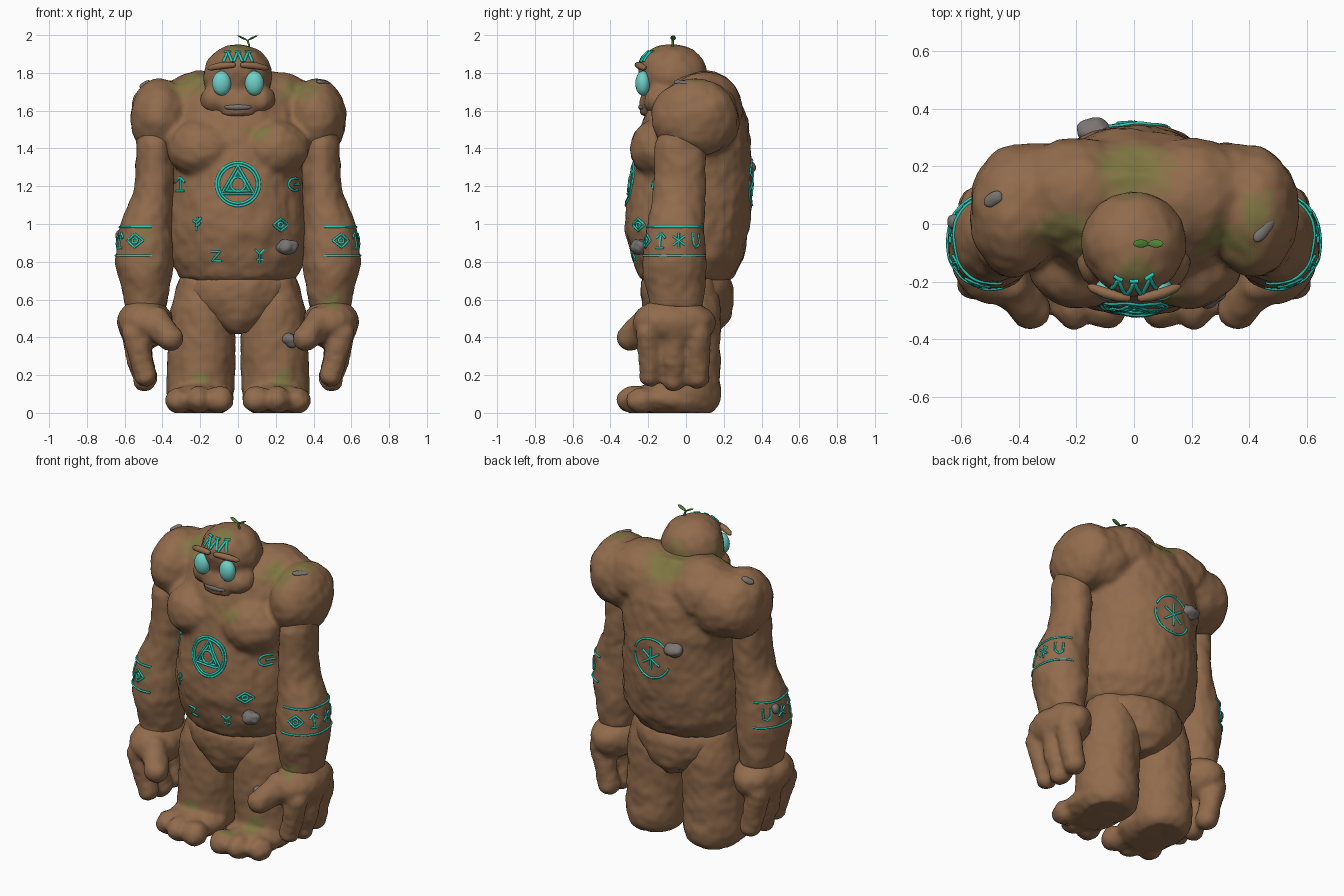
import bpy, bmesh, math
from mathutils import Vector, Matrix, noise
from mathutils.bvhtree import BVHTree

if "Cube" in bpy.data.objects:
    bpy.data.objects.remove(bpy.data.objects["Cube"])


def mat(name, rgb):
    m = bpy.data.materials.new(name)
    m.diffuse_color = (*rgb, 1)
    m.use_nodes = True
    m.node_tree.nodes["Principled BSDF"].inputs["Base Color"].default_value = m.diffuse_color
    return m


CLAY = mat("clay brown", (0.285, 0.148, 0.073))
FAINT = mat("faint moss", (0.25, 0.165, 0.064))
MOSS = mat("moss", (0.215, 0.18, 0.056))
TEAL = mat("rune teal", (0.018, 0.6, 0.49))
EYE = mat("eye glow", (0.16, 0.63, 0.58))
STONE = mat("stone grey", (0.19, 0.175, 0.165))
LEAF = mat("leaf green", (0.085, 0.25, 0.04))

# moss patches: x, y, z, radius
PATCHES = [(0.11, -0.28, 1.5, 0.075), (-0.26, -0.05, 1.77, 0.11), (0.33, -0.09, 1.74, 0.11),
           (0.44, 0.04, 1.76, 0.07), (0, 0.2, 1.75, 0.14), (0, -0.175, 1.93, 0.07),
           (0.25, -0.2, 0.17, 0.07), (0.12, -0.28, 0.14, 0.045), (-0.2, -0.2, 0.18, 0.05),
           (0.5, -0.2, 0.58, 0.055), (-0.5, -0.23, 0.95, 0.05)]


def link(name, data, material):
    ob = bpy.data.objects.new(name, data)
    bpy.context.collection.objects.link(ob)
    if material:
        data.materials.append(material)
    return ob


def add_ball(bm, e, rot=None):
    m = Matrix.Translation(e[:3]) @ (rot or Matrix()) @ Matrix.Diagonal((*e[3:6], 1))
    bmesh.ops.create_icosphere(bm, subdivisions=4, radius=1, matrix=m)


def add_loft(bm, sections, n=32):
    """Closed tube of ellipses, each given as z, centre x, centre y, radius x, radius y."""
    rings = [[bm.verts.new((cx + rx * math.cos(i * math.tau / n), cy + ry * math.sin(i * math.tau / n), z))
              for i in range(n)] for z, cx, cy, rx, ry in sections]
    for a, b in zip(rings, rings[1:]):
        for i in range(n):
            j = (i + 1) % n
            bm.faces.new((a[i], a[j], b[j], b[i]))
    bm.faces.new(rings[0][::-1])
    bm.faces.new(rings[-1])


def paint(me):
    for m in (FAINT, MOSS):
        me.materials.append(m)
    for p in me.polygons:
        p.use_smooth = True
        c = Vector(p.center)
        wob = 0.04 * noise.noise(c * 16)
        k = min(((c - Vector(q[:3])).length + wob) / q[3] for q in PATCHES)
        p.material_index = 2 if k < 0.65 else 1 if k < 1 else 0


def clay(name, balls=(), loft=None, mirror=False, smooth=4):
    """Fuse lumps into one clay body with an uneven hand-made surface."""
    bm = bmesh.new()
    if loft:
        add_loft(bm, sorted(loft))
    for e in balls:
        add_ball(bm, e)
    bmesh.ops.recalc_face_normals(bm, faces=bm.faces)
    me = bpy.data.meshes.new(name)
    bm.to_mesh(me)
    ob = link(name, me, CLAY)
    r = ob.modifiers.new("fuse", 'REMESH')
    r.mode, r.voxel_size = 'VOXEL', 0.016
    s = ob.modifiers.new("soften", 'SMOOTH')
    s.factor, s.iterations = 0.5, smooth
    done = bpy.data.meshes.new_from_object(ob.evaluated_get(bpy.context.evaluated_depsgraph_get()))
    ob.modifiers.clear()
    ob.data = done
    offs = [v.normal * (0.008 * noise.noise(v.co * 9) + 0.005 * noise.noise(v.co * 21)) for v in done.vertices]
    for v, o in zip(done.vertices, offs):
        v.co += o
        v.co.z = max(v.co.z, 0)
    done.materials.clear()
    done.materials.append(CLAY)
    if mirror:
        other = done.copy()
        other.transform(Matrix.Diagonal((-1, 1, 1, 1)))
        other.flip_normals()
        paint(other)
        link("left_" + name, other, None)
        ob.name = "right_" + name
    paint(done)
    return BVHTree.FromPolygons([v.co.copy() for v in done.vertices], [tuple(p.vertices) for p in done.polygons])


def both(*items):
    return [(s * e[0], *e[1:]) for e in items for s in (1, -1)]


def chain(a, b, r0, r1, n=5):
    a, b = Vector(a), Vector(b)
    return [(*a.lerp(b, i / n), *[r0 + (r1 - r0) * i / n] * 3) for i in range(n + 1)]


# torso with chest, back, neck-slope and shoulder lumps
torso = clay("torso", both((0.185, -0.13, 1.4, 0.19, 0.165, 0.16), (0.2, 0.1, 1.61, 0.22, 0.2, 0.2),
                           (0.32, 0.1, 1.535, 0.2, 0.182, 0.175),
                           (0.34, 0.085, 1.57, 0.19, 0.195, 0.19), (0.415, 0.045, 1.563, 0.158, 0.228, 0.207)),
             [(0.675, 0, 0, 0.24, 0.19), (0.72, 0, 0, 0.315, 0.25), (0.82, 0, 0.01, 0.362, 0.298),
              (0.97, 0, 0.005, 0.375, 0.33), (1.1, 0, 0.015, 0.362, 0.333), (1.25, 0, 0.03, 0.345, 0.323),
              (1.4, 0, 0.04, 0.36, 0.305), (1.55, 0, 0.05, 0.36, 0.28), (1.68, 0, 0.05, 0.32, 0.22),
              (1.78, 0, 0.05, 0.22, 0.12)])
# pelvis
clay("pelvis", (), [(0.42, 0, 0, 0.06, 0.17), (0.49, 0, 0.01, 0.17, 0.222), (0.58, 0, 0.01, 0.265, 0.245),
                    (0.65, 0, 0.005, 0.3, 0.25), (0.7, 0, 0, 0.29, 0.24), (0.76, 0, 0, 0.2, 0.18)])
# legs with feet and three toes
clay("leg", [(0.2, -0.1, 0.075, 0.183, 0.22, 0.085), (0.1, -0.28, 0.07, 0.075, 0.085, 0.072),
             (0.21, -0.28, 0.07, 0.07, 0.085, 0.072), (0.315, -0.235, 0.065, 0.073, 0.08, 0.07)],
     [(0, 0.2, 0.0, 0.13, 0.14), (0.04, 0.2, 0.0, 0.165, 0.173), (0.1, 0.2, 0.0, 0.18, 0.183),
      (0.2, 0.195, -0.002, 0.18, 0.185), (0.4, 0.19, -0.005, 0.178, 0.187), (0.55, 0.19, 0, 0.168, 0.187),
      (0.72, 0.18, 0, 0.13, 0.15)], True)
# arms
arm = clay("arm", (),
           [(1.55, 0.44, -0.01, 0.08, 0.1), (1.43, 0.445, -0.03, 0.098, 0.132), (1.25, 0.44, -0.03, 0.102, 0.138),
            (1.12, 0.455, -0.04, 0.115, 0.143), (1, 0.485, -0.053, 0.14, 0.152),
            (0.9, 0.495, -0.06, 0.151, 0.164), (0.79, 0.497, -0.063, 0.157, 0.173),
            (0.66, 0.49, -0.055, 0.132, 0.157), (0.55, 0.49, -0.05, 0.11, 0.14)], True)
# hands: palm, three fingers and thumb
fingers = [b for y, z, r in ((-0.2, 0.2, 0.06), (-0.065, 0.182, 0.068), (0.06, 0.192, 0.063))
           for b in chain((0.545, y, 0.42), (0.492, y * 0.95, z), r + 0.008, r)]
clay("hand", [(0.492, -0.065, 0.475, 0.148, 0.218, 0.135)] + fingers
     + chain((0.44, -0.2, 0.48), (0.36, -0.3, 0.395), 0.085, 0.068), None, True, 2)
# head with brow dome, jaw, cheeks and lips
head = clay("head", [(0, -0.065, 1.785, 0.182, 0.178, 0.164), (0, -0.1, 1.815, 0.155, 0.15, 0.133),
                     (0, -0.1, 1.665, 0.18, 0.14, 0.102),
                     (0, -0.165, 1.64, 0.125, 0.085, 0.062), (0, -0.2, 1.592, 0.09, 0.045, 0.025)]
            + both((0.12, -0.13, 1.66, 0.08, 0.09, 0.078)), None, False, 2)


def ball(name, e, material, rot=None, rough=0):
    bm = bmesh.new()
    add_ball(bm, e, rot)
    for v in bm.verts:
        v.co += (v.co - Vector(e[:3])) * rough * noise.noise(v.co * 22)
    for f in bm.faces:
        f.smooth = True
    me = bpy.data.meshes.new(name)
    bm.to_mesh(me)
    bm.free()
    return link(name, me, material)


def tubes(name, lines, radius, material, radii=None):
    cu = bpy.data.curves.new(name, 'CURVE')
    cu.dimensions, cu.bevel_depth, cu.bevel_resolution, cu.use_fill_caps = '3D', radius, 1, True
    for pts in lines:
        sp = cu.splines.new('POLY')
        sp.points.add(len(pts) - 1)
        for i, (p, c) in enumerate(zip(sp.points, pts)):
            p.co = (*c, 1)
            p.radius = radii[i] if radii else 1
        sp.use_smooth = True
    return link(name, cu, material)


# face
for s, side in ((1, "right"), (-1, "left")):
    ball(side + "_eye", (s * 0.087, -0.228, 1.745, 0.05, 0.04, 0.065), EYE)
    brow = [(s * x, y, z) for x, y, z in ((0.012, -0.258, 1.842), (0.022, -0.258, 1.842), (0.055, -0.252, 1.841),
                                          (0.1, -0.24, 1.836), (0.145, -0.222, 1.826), (0.16, -0.215, 1.822))]
    tubes(side + "_brow", [brow], 0.018, CLAY, (0.35, 0.8, 1, 1.05, 0.85, 0.3)).data.bevel_resolution = 3
ball("mouth", (0, -0.225, 1.619, 0.074, 0.028, 0.02), STONE)

# sprout
tubes("sprout_stem", [[(0.055, -0.07, 1.92), (0.058, -0.07, 1.95), (0.05, -0.07, 1.975)]], 0.006, LEAF)
for s in (1, -1):
    ball("sprout_leaf", (0.05 + s * 0.026, -0.068, 1.985, 0.029, 0.014, 0.005), LEAF, Matrix.Rotation(-s * 0.45, 4, 'Y'))

# embedded stones: position, radii, turn about z, tilt about y
for i, (e, turn, tilt) in enumerate([((0.26, -0.25, 0.88, 0.06, 0.038, 0.04), 0, 0),
                                     ((0.28, -0.165, 0.385, 0.043, 0.045, 0.038), 0, 0),
                                     ((-0.14, 0.325, 1.3, 0.06, 0.042, 0.042), 0, 0),
                                     ((-0.49, 0.085, 1.738, 0.04, 0.024, 0.018), 0.6, -0.45),
                                     ((0.45, -0.02, 1.748, 0.05, 0.022, 0.014), 0.9, 0.15),
                                     ((-0.625, 0.01, 0.94, 0.025, 0.025, 0.032), 0, 0)]):
    ball(f"stone_{i + 1}", e, STONE, Matrix.Rotation(tilt, 4, 'Y') @ Matrix.Rotation(turn, 4, 'Z'), 0.3)


# carved marks: 2D strokes in unit size
def arc(r, a=0, b=360, n=28):
    return [(r * math.cos(math.radians(a + (b - a) * i / n)), r * math.sin(math.radians(a + (b - a) * i / n)))
            for i in range(n + 1)]


def tri(r):
    return arc(r, 90, 450, 3)


ARROW = [[(0, -1), (0, 1)], [(-0.7, 0.3), (0, 1), (0.7, 0.3)], [(-0.6, -1), (0.6, -1)]]
DIAMOND = [[(-1.1, 0), (0, 0.9), (1.1, 0), (0, -0.9), (-1.1, 0)], arc(0.35)]
STAR = [[(-0.8, 0.55), (0.8, -0.55)], [(-0.8, -0.55), (0.8, 0.55)], [(0, -1), (0, 1)]]
CUP = [[(-0.6, 1), (-0.6, -0.3), (-0.1, -0.9), (0.5, -0.6), (0.6, 0.9)]]
MOON = [arc(0.9, 60, 300), [(-0.2, 0), (0.7, 0)]]
FORK = [[(0, -1), (0, 0.3), (-0.7, 1)], [(0, 0.3), (0.7, 1)], [(-0.5, -0.5), (0.5, -0.5)]]
TWIG = [[(-0.2, -1), (0, 1)], [(0, 0.3), (0.6, 0.9)], [(0, 0.1), (-0.6, 0.5)], [(-0.1, -0.3), (0.5, 0.2)]]
BOLT = [[(-0.8, 0.7), (0.6, 0.7), (-0.6, -0.7), (0.8, -0.7)]]
SEAL = [arc(1), arc(0.88), tri(0.87), tri(0.62), arc(0.33)]
RING = [arc(1, 20, 160), arc(1, 175, 340)] + [[(0.6 * x, 0.6 * y) for x, y in s] for s in STAR]
CREST = [[(x - 0.75, -0.9), (x, 0.9), (x + 0.75, -0.9)] for x in (-1.8, 0, 1.8)] + [
    [(x - 0.5, 0.9), (x + 0.5, 0.9)] for x in (-1.8, 0, 1.8)]


def project(tree, strokes, size, ray):
    """Lay strokes on a surface; ray maps (u, v) to an origin and direction."""
    out = []
    for s in strokes:
        pts = []
        for (x0, y0), (x1, y1) in zip(s, s[1:]):
            n = max(1, int(math.hypot(x1 - x0, y1 - y0) * size / 0.012))
            pts += [(x0 + (x1 - x0) * i / n, y0 + (y1 - y0) * i / n) for i in range(n)]
        hits = [tree.ray_cast(*ray(u * size, v * size))[:2] for u, v in pts + [s[-1]]]
        out.append([h + n * 0.001 for h, n in hits if h])
    return [o for o in out if len(o) > 1]


def flat(cx, cz, side):
    return lambda u, v: (Vector((cx - side * u, side * 2, cz + v)), Vector((0, -side, 0)))


def around(deg, cz):
    def ray(u, v):
        a = math.radians(deg) + u / 0.155
        d = Vector((math.cos(a), math.sin(a), 0))
        return Vector((0.497, -0.06, cz + v)) + d, -d
    return ray


front = project(torso, SEAL, 0.115, flat(0, 1.21, -1))
for sym, x, z in ((ARROW, -0.305, 1.21), (MOON, 0.3, 1.21), (DIAMOND, 0.225, 0.995), (TWIG, -0.215, 1.0),
                  (BOLT, -0.115, 0.83), (FORK, 0.115, 0.83)):
    front += project(torso, sym, 0.036, flat(x, z, -1))
tubes("belly_marks", front, 0.0065, TEAL)
tubes("back_mark", project(torso, RING, 0.12, flat(0, 1.22, 1)), 0.0065, TEAL)
tubes("forehead_mark", project(head, CREST, 0.03, flat(0, 1.885, -1)), 0.008, TEAL)

# forearm bands, repeated on both sides
bands = []
for sym, deg in ((DIAMOND, -72), (ARROW, -31), (STAR, 9), (CUP, 48)):
    bands += project(arm, sym, 0.04, around(deg, 0.912))
for z in (0.985, 0.832):
    bands += project(arm, [[(-0.245, 0), (0.245, 0)]], 1, around(-14, z))
tubes("right_arm_marks", bands, 0.006, TEAL)
tubes("left_arm_marks", [[Vector((-p.x, p.y, p.z)) for p in s] for s in bands], 0.006, TEAL)
